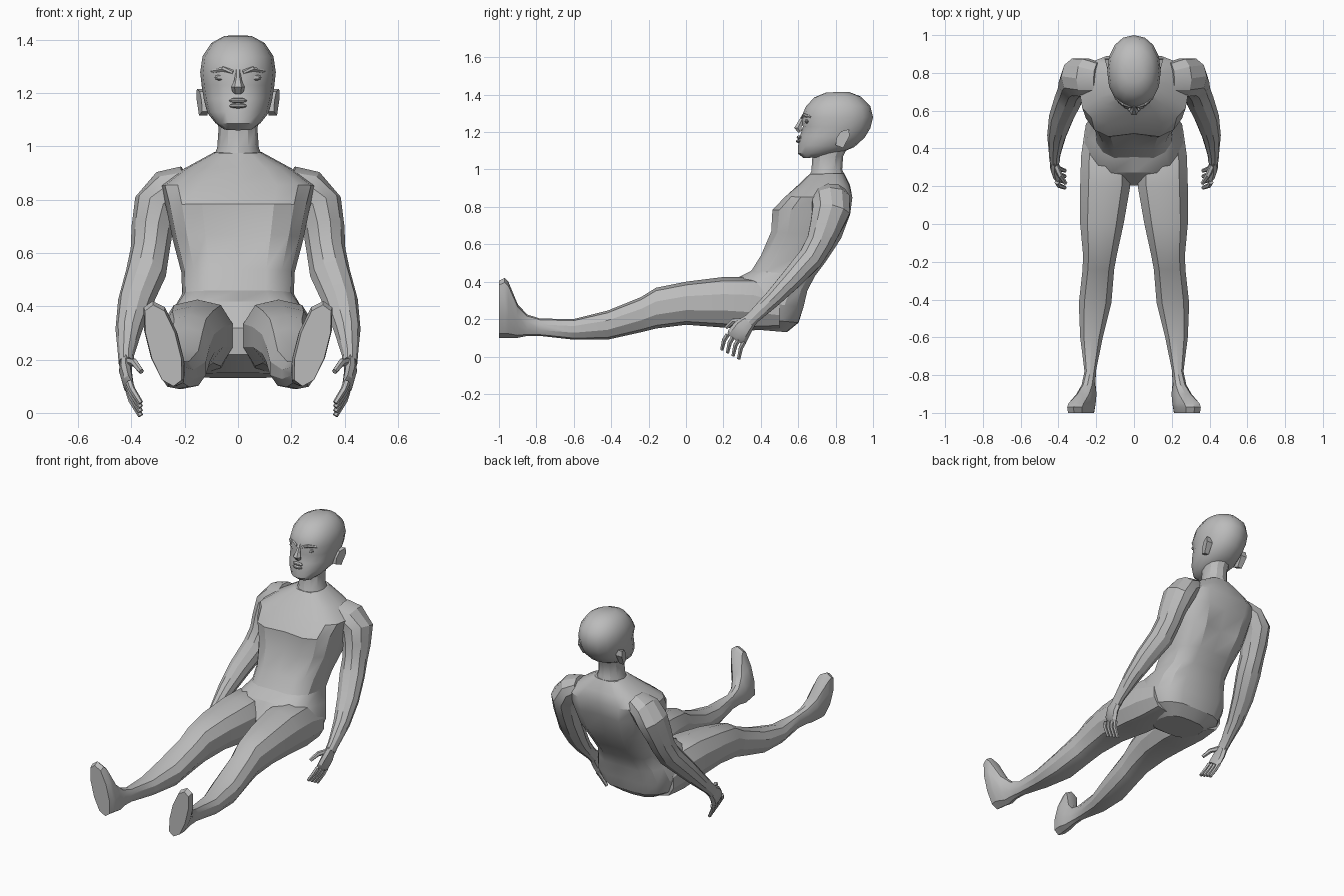
import bpy, bmesh
from math import sin, cos, pi, radians, copysign
from mathutils import Vector

old = bpy.data.objects.get("Cube")
if old:
    bpy.data.objects.remove(old, do_unlink=True)

grey = bpy.data.materials.new("plain grey")
grey.use_nodes = True
grey.diffuse_color = (0.5, 0.5, 0.5, 1)
grey.node_tree.nodes["Principled BSDF"].inputs["Base Color"].default_value = (0.5, 0.5, 0.5, 1)


def finish(name, bm, mirror=False, angle=28):
    """Turn a bmesh into a shaded object, optionally mirrored across x."""
    bmesh.ops.recalc_face_normals(bm, faces=bm.faces)
    mesh = bpy.data.meshes.new(name)
    bm.to_mesh(mesh)
    bm.free()
    mesh.materials.append(grey)
    mesh.shade_smooth()
    mesh.set_sharp_from_angle(angle=radians(angle))
    ob = bpy.data.objects.new(name, mesh)
    bpy.context.collection.objects.link(ob)
    if mirror:
        ob.modifiers.new("mirror", "MIRROR")
    return ob


def loft(bm, rings):
    """Skin a list of equal point rings and cap both ends."""
    loops = [[bm.verts.new(p) for p in ring] for ring in rings]
    n = len(loops[0])
    for a, b in zip(loops, loops[1:]):
        for i in range(n):
            j = (i + 1) % n
            bm.faces.new((a[i], a[j], b[j], b[i]))
    bm.faces.new(loops[0])
    bm.faces.new(loops[-1])


def power(v, e):
    return copysign(abs(v) ** e, v)


def slab(fy, fz, by, bz, hw, n=16, e=1.0, groove=0.0):
    """Body ring spanning a front point, a back point and a half width."""
    front, back = Vector((0, fy, fz)), Vector((0, by, bz))
    mid, half = (front + back) / 2, (front - back) / 2
    pts = []
    for i in range(n):
        a = 2 * pi * i / n
        dent = 1 - groove if i in (0, n // 2) else 1
        pts.append(mid + half * power(cos(a), e) * dent
                   + Vector((hw * power(sin(a), e), 0, 0)))
    return pts


def tube(bm, path, n=10):
    """Limb along (centre, thickness across x, thickness the other way)."""
    pts = [Vector(p[0]) for p in path]
    rings = []
    for i, (_, rx, ry) in enumerate(path):
        t = (pts[min(i + 1, len(pts) - 1)] - pts[max(i - 1, 0)]).normalized()
        u = Vector((1, 0, 0))
        u = (u - t * u.dot(t)).normalized()
        v = t.cross(u)
        rings.append([pts[i] + u * rx * cos(2 * pi * k / n) + v * ry * sin(2 * pi * k / n)
                      for k in range(n)])
    loft(bm, rings)


def blob(bm, centre, size, u=8, v=6):
    """Faceted ellipsoid."""
    made = bmesh.ops.create_uvsphere(bm, u_segments=u, v_segments=v, radius=1)["verts"]
    for p in made:
        p.co = Vector(centre) + Vector(a * b for a, b in zip(p.co, size))


# Torso from pelvis to collar: front y, z, back y, z, half width, groove
bm = bmesh.new()
torso = [(.30, .15, .54, .13, .15, 0), (.20, .22, .61, .18, .24, .04),
         (.19, .32, .64, .26, .27, .06), (.26, .42, .66, .35, .245, .06),
         (.34, .46, .70, .43, .21, .08), (.39, .54, .76, .51, .212, .1),
         (.445, .67, .84, .63, .245, .12), (.45, .785, .89, .76, .27, .13),
         (.52, .855, .90, .85, .29, .07), (.60, .92, .88, .915, .20, .02),
         (.66, .975, .845, .98, .09, 0)]
loft(bm, [slab(*r[:5], e=.72, groove=r[5]) for r in torso])
finish("torso", bm)

# Neck
bm = bmesh.new()
loft(bm, [slab(*r, n=12) for r in [(.64, .93, .86, .94, .10), (.67, .99, .835, 1.0, .078),
                                   (.675, 1.06, .84, 1.07, .073), (.68, 1.12, .87, 1.13, .08)]])
finish("neck", bm)

# Head
bm = bmesh.new()
skull = [(.63, 1.06, .76, 1.07, .055), (.598, 1.085, .83, 1.09, .085),
         (.60, 1.13, .90, 1.12, .115), (.61, 1.18, .955, 1.17, .128),
         (.625, 1.23, .985, 1.22, .136), (.615, 1.275, 1.0, 1.28, .142),
         (.64, 1.335, .985, 1.34, .133), (.685, 1.385, .935, 1.39, .10),
         (.75, 1.412, .87, 1.415, .052)]
loft(bm, [slab(*r, n=16, e=.93) for r in skull])
finish("head", bm, angle=40)

# Nose: bridge widening to the tip
bm = bmesh.new()
tube(bm, [((0, .632, 1.29), .010, .012), ((0, .612, 1.25), .013, .016),
          ((0, .597, 1.222), .026, .022), ((0, .612, 1.203), .020, .014)], n=6)
finish("nose", bm)

# Lips
bm = bmesh.new()
for z, y in ((1.172, .606), (1.152, .602)):
    blob(bm, (0, y, z), (.034, .014, .010))
finish("lips", bm)

# Eyes and brow ridges
bm = bmesh.new()
blob(bm, (.058, .648, 1.258), (.030, .014, .013))
finish("eyes", bm, True)
bm = bmesh.new()
tube(bm, [((.018, .622, 1.278), .008, .008), ((.055, .634, 1.29), .010, .010),
          ((.098, .668, 1.28), .007, .007)], n=6)
finish("brows", bm, True)

# Ears: tilted wedges standing off the head
bm = bmesh.new()
rim = [(.80, 1.13), (.84, 1.115), (.875, 1.18), (.87, 1.215), (.83, 1.205), (.805, 1.17)]
loft(bm, [[(.115, y, z) for y, z in rim],
          [(.135 + (y - .80) * .28, y, z) for y, z in rim]])
finish("ears", bm, True)

# Arms from shoulder to wrist
bm = bmesh.new()
tube(bm, [((.19, .77, .86), .07, .09), ((.255, .775, .835), .085, .105),
          ((.305, .775, .775), .088, .105), ((.322, .745, .69), .078, .088),
          ((.330, .715, .61), .073, .075), ((.345, .665, .525), .076, .070),
          ((.385, .565, .415), .066, .060), ((.410, .465, .31), .050, .048),
          ((.420, .365, .215), .030, .037), ((.420, .335, .185), .028, .038)])
finish("arms", bm, True)

# Hands: flat palm, four fingers and a thumb
bm = bmesh.new()
tube(bm, [((.420, .35, .20), .024, .034), ((.422, .305, .155), .024, .052),
          ((.412, .275, .11), .020, .058), ((.402, .265, .095), .014, .052)], n=8)
for i in range(4):
    y = .222 + .030 * i
    z = .115 - .012 * i
    tip = .062 - .016 * i
    tube(bm, [((.408, y, z), .014, .014), ((.398, y - .018, (z + tip) / 2), .013, .013),
              ((.365, y - .030, tip - .025), .010, .010)], n=6)
tube(bm, [((.415, .31, .19), .016, .018), ((.390, .255, .19), .014, .015),
          ((.362, .215, .155), .010, .011)], n=6)
finish("hands", bm, True)

# Legs and feet: y, inner x, outer x, bottom z, top z, outward lean
bm = bmesh.new()
leg = [(.50, .06, .26, .15, .36, 0), (.36, .02, .280, .14, .425, 0),
       (.20, .02, .285, .155, .425, 0), (0, .055, .285, .17, .40, 0),
       (-.16, .09, .270, .15, .368, 0), (-.24, .105, .272, .13, .318, 0),
       (-.42, .12, .292, .09, .245, 0), (-.60, .165, .285, .09, .20, 0),
       (-.78, .202, .262, .11, .203, 0), (-.85, .205, .275, .11, .225, .1),
       (-.90, .205, .298, .10, .28, .22), (-.95, .215, .335, .10, .40, .25),
       (-.97, .220, .340, .10, .42, .25), (-1.0, .225, .335, .10, .405, .25)]
rings = []
for y, xi, xo, zb, zt, lean in leg:
    ring = []
    for k in range(10):
        a = 2 * pi * (k + .5) / 10
        dz = (zt - zb) / 2 * sin(a) / sin(.3 * pi + .2 * pi)
        dz = max(-1, min(1, 1.05 * sin(a))) * (zt - zb) / 2
        dx = (xo - xi) / 2 * power(cos(a), .85) / cos(pi / 10) ** .85
        ring.append(((xi + xo) / 2 + dx + lean * dz, y, (zb + zt) / 2 + dz))
    rings.append(ring)
loft(bm, rings)
finish("legs_and_feet", bm, True)
